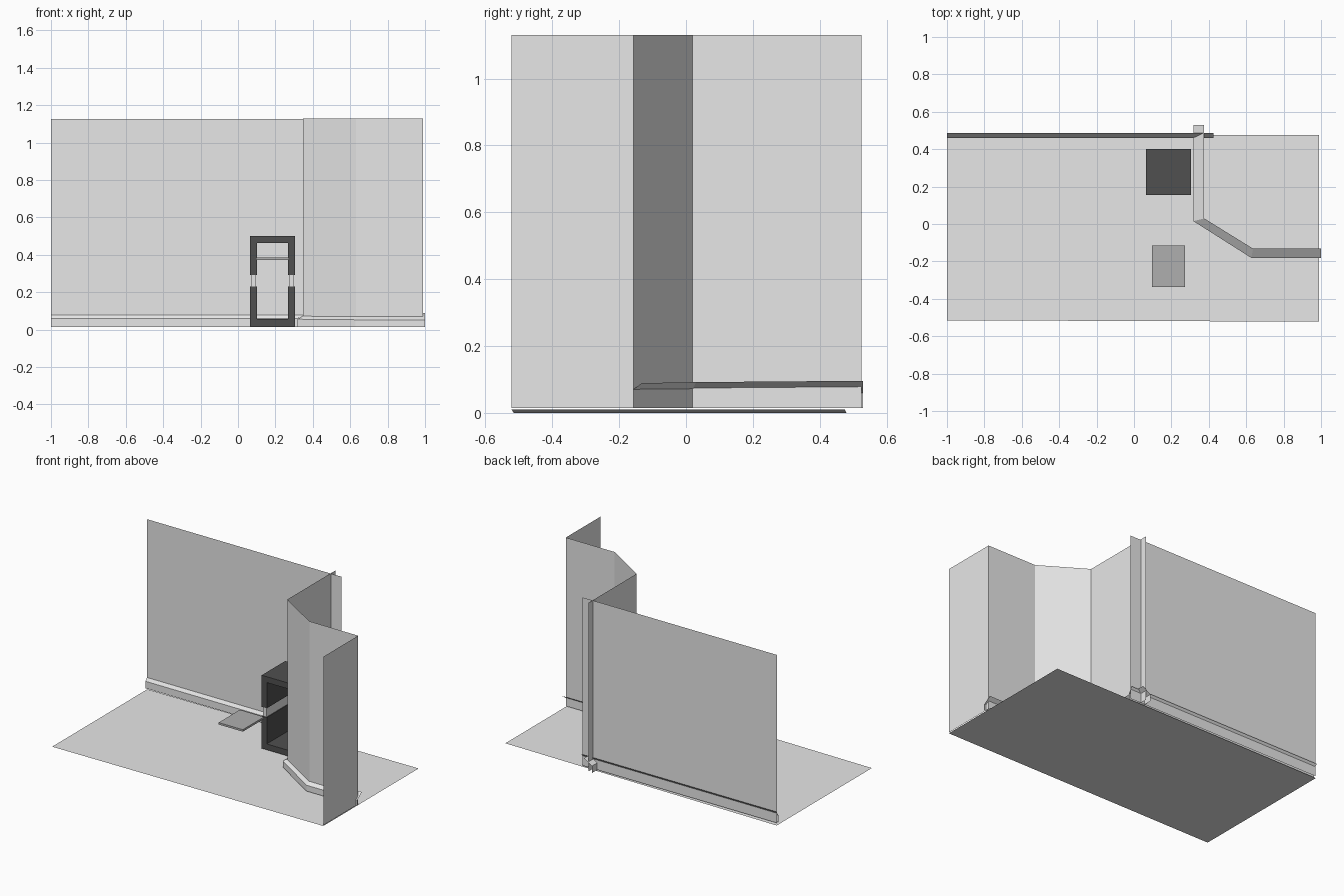
import bpy

if "Cube" in bpy.data.objects:
    bpy.data.objects.remove(bpy.data.objects["Cube"])


def material(name, v):
    m = bpy.data.materials.new(name)
    m.diffuse_color = (v, v, v, 1)
    m.use_nodes = True
    m.node_tree.nodes["Principled BSDF"].inputs["Base Color"].default_value = m.diffuse_color
    return m


LIGHT = material("light_grey", 0.8)
MID = material("mid_grey", 0.43)
DARK = material("charcoal", 0.08)


def make(name, verts, faces, mat):
    me = bpy.data.meshes.new(name)
    me.from_pydata(verts, [], faces)
    me.materials.append(mat)
    ob = bpy.data.objects.new(name, me)
    bpy.context.collection.objects.link(ob)
    return ob


def loft(name, rails, mat):
    """Skin a sheet between rails that have equal point counts."""
    n = len(rails[0])
    faces = [(r * n + i, r * n + i + 1, (r + 1) * n + i + 1, (r + 1) * n + i)
             for r in range(len(rails) - 1) for i in range(n - 1)]
    return make(name, [p for rail in rails for p in rail], faces, mat)


def prism(name, outline, y0, y1, mat):
    """Extrude an x-z outline along y into a closed solid."""
    n = len(outline)
    verts = [(x, y, z) for y in (y0, y1) for x, z in outline]
    faces = [tuple(range(n)), tuple(range(2 * n - 1, n - 1, -1))]
    faces += [((i + 1) % n, i, n + i, n + (i + 1) % n) for i in range(n)]
    return make(name, verts, faces, mat)


def rect(x0, x1, z0, z1):
    return [(x0, z0), (x1, z0), (x1, z1), (x0, z1)]


# floor sheet, tipped very slightly
make("floor", [(-1, -0.515, 0), (0.99, -0.522, 0.01),
               (0.99, 0.475, 0.01), (-1, 0.48, 0.0)], [(0, 1, 2, 3)], LIGHT)

# back wall sheet
loft("back_wall", [[(x, 0.476, z) for x in (-1, 0.425)] for z in (0.015, 1.127)], LIGHT)

# folded side wall sheet
plan = [(0.347, 0.525), (0.347, 0.02), (0.632, -0.157), (0.99, -0.157), (0.99, -0.522)]
loft("side_wall", [[(x, y, z) for x, y in plan] for z in (0.015, 1.13)], LIGHT)

# skirting along the back wall: upright face with a sloped top
loft("back_skirting", [[(x, y, z) for x in (-1, 0.425)]
                       for y, z in ((0.461, 0.014), (0.461, 0.06), (0.487, 0.094))], LIGHT)

# skirting along the side wall, its sloped top passing through the wall
room = [(0.318, 0.53), (0.318, 0.015), (0.627, -0.181), (1, -0.181)]
rear = [(0.375, 0.53), (0.375, 0.03), (0.637, -0.132), (1, -0.132)]
rise = (0.004, 0, -0.003, -0.003)
loft("side_skirting", [[(x, y, 0.014) for x, y in room],
                       [(x, y, 0.056 + r) for (x, y), r in zip(room, rise)],
                       [(x, y, 0.092 + r) for (x, y), r in zip(rear, rise)]], LIGHT)

# open cabinet frame: two facing channels, joined by paler strips
X0, X1, T = 0.065, 0.305, 0.037
Y0, Y1 = 0.155, 0.40


def channel(z_out, z_in, z_end):
    return [(X0, z_out), (X1, z_out), (X1, z_end), (X1 - T, z_end),
            (X1 - T, z_in), (X0 + T, z_in), (X0 + T, z_end), (X0, z_end)]


prism("lower_frame", channel(0.018, 0.057, 0.232), Y0, Y1, DARK)
prism("upper_frame", channel(0.502, 0.463, 0.293), Y0, Y1, DARK)
for side, x in (("left", X0), ("right", X1 - T)):
    prism(side + "_joining_strip", rect(x + 0.005, x + T - 0.005, 0.232, 0.293),
          Y0 + 0.005, Y1 - 0.005, LIGHT)

# loose shelf floating in front of the frame
prism("shelf", rect(0.095, 0.272, 0.372, 0.385), -0.338, -0.116, MID)

# make the closed solids face outward
import bmesh
for ob in bpy.data.objects:
    if any(k in ob.name for k in ("frame", "strip", "shelf")):
        bm = bmesh.new()
        bm.from_mesh(ob.data)
        bmesh.ops.recalc_face_normals(bm, faces=bm.faces)
        bm.to_mesh(ob.data)
        bm.free()
